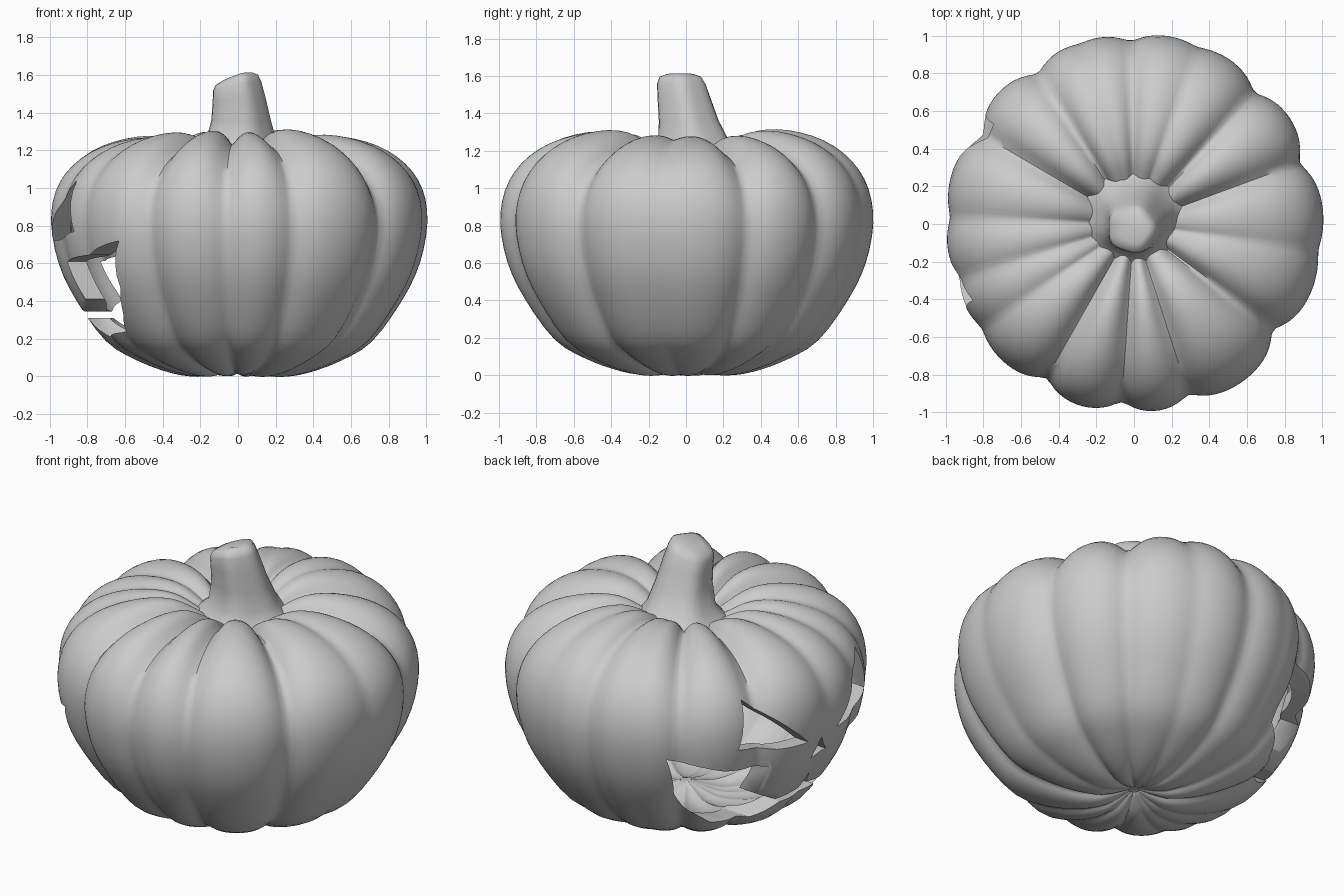
import bpy, bmesh
from math import sin, cos, pi, radians, exp, sqrt
from mathutils import Vector, Matrix

if "Cube" in bpy.data.objects:
    bpy.data.objects.remove(bpy.data.objects["Cube"])

N = 180
# Rib grooves: (angle in degrees, depth)
GROOVES = [(-120, .09), (-94, .085), (-72, .08), (-37, .10), (-8, .03), (20, .085),
           (47, .08), (70, .03), (91, .06), (107, .02), (123, .08), (150, .09),
           (178, .04), (197, .04), (214, .04)]
# Half profiles (radius, height), bottom to top
OUTER = [(.03, .055), (.12, .015), (.22, -.008), (.36, .01), (.54, .075), (.71, .18), (.87, .4),
         (.965, .6), (1.005, .82), (.98, 1.0), (.89, 1.14), (.74, 1.24), (.55, 1.29),
         (.38, 1.285), (.25, 1.225), (.15, 1.15), (.04, 1.11)]
INNER = [(.03, .15), (.2, .10), (.36, .12), (.54, .185), (.66, .27), (.78, .43),
         (.868, .62), (.905, .82), (.88, .97), (.80, 1.08), (.68, 1.145), (.53, 1.18),
         (.38, 1.17), (.2, 1.08), (.04, 1.01)]
FACE_TURN = Matrix.Rotation(radians(-4.5), 3, 'Z')


def smooth_line(pts, steps=3):
    p = [Vector(q) for q in pts]
    out = []
    for i in range(len(p) - 1):
        a, b, c, d = p[max(i - 1, 0)], p[i], p[i + 1], p[min(i + 2, len(p) - 1)]
        for k in range(steps):
            t = k / steps
            out.append(b + (c - a) * (t / 2) + (2 * a - 5 * b + 4 * c - d) * (t * t / 2)
                       + (3 * b - a - 3 * c + d) * (t ** 3 / 2))
    return out + [p[-1]]


def groove(deg):
    total = 0
    for g, depth in GROOVES:
        off = (deg - g + 180) % 360 - 180
        total += depth * exp(-(sqrt(off * off + 2) - 1) / 6.5)
    return total


def loft(bm, rings, flip=False):
    rows = [[bm.verts.new(co) for co in ring] for ring in rings]
    n = len(rows[0])
    faces = [bm.faces.new((lo[i], lo[(i + 1) % n], hi[(i + 1) % n], hi[i]))
             for lo, hi in zip(rows, rows[1:]) for i in range(n)]
    faces += [bm.faces.new(rows[0][::-1]), bm.faces.new(rows[-1])]
    if flip:
        bmesh.ops.reverse_faces(bm, faces=faces)


def ribbed_rings(profile, strength):
    rings = []
    for r, z in smooth_line(profile):
        ring = []
        for i in range(N):
            a = 2 * pi * i / N
            g = groove(360 * i / N) * strength * min(1, r / .25)
            rr = r * (1.015 - g)
            zz = .66 + (z - .66) * (1 - g * (1.9 if z > .66 else .6))
            zz += max(0, zz - .9) * .13 * sin(a) ** 2
            ring.append((rr * cos(a), 1.015 * rr * sin(a), zz))
        rings.append(ring)
    return rings


def make_object(name, bm):
    me = bpy.data.meshes.new(name)
    bm.to_mesh(me)
    bm.free()
    ob = bpy.data.objects.new(name, me)
    bpy.context.collection.objects.link(ob)
    return ob


def activate(ob):
    bpy.ops.object.select_all(action='DESELECT')
    ob.select_set(True)
    bpy.context.view_layer.objects.active = ob


# Hollow ribbed shell
bm = bmesh.new()
loft(bm, ribbed_rings(OUTER, 1))
loft(bm, ribbed_rings(INNER, .85), flip=True)
shell = make_object("pumpkin_shell", bm)

# Face openings, carved on the -x side: (sideways, z) outlines
eye = [(.54, .77), (.47, 1.04), (.29, .87), (.13, .72), (.32, .725)]
mouth_half = [(0, .46), (.04, .37), (.2, .345), (.32, .41), (.33, .61), (.6, .645), (.81, .72),
              (.71, .47), (.60, .33), (.49, .24), (.25, .21), (.15, .31), (0, .30)]
mouth = mouth_half + [(-y, z) for y, z in mouth_half[-2:0:-1]]
nose = [(0, .70), (.075, .595), (-.075, .595)]
for name, outline in [("left_eye", eye), ("right_eye", [(-y, z) for y, z in eye]),
                      ("nose", nose), ("mouth", mouth)]:
    bm = bmesh.new()
    loft(bm, [[FACE_TURN @ Vector((x, y, z)) for y, z in outline] for x in (-1.3, -.28)])
    bmesh.ops.recalc_face_normals(bm, faces=bm.faces)
    cutter = make_object(name + "_cutter", bm)
    cutter.hide_render = True
    mod = shell.modifiers.new(name, 'BOOLEAN')
    mod.operation, mod.solver, mod.object = 'DIFFERENCE', 'EXACT', cutter
    activate(shell)
    bpy.ops.object.modifier_apply(modifier=mod.name)
    bpy.data.objects.remove(cutter)

# Stem: flared at the base, slanted on top
STEM = [(1.10, .34, -.02, .08), (1.17, .25, -.01, .065), (1.24, .19, .01, .045),
        (1.36, .158, .01, .015), (1.48, .14, .0, -.01), (1.56, .128, -.01, -.025),
        (1.595, .112, -.01, -.03), (1.61, .07, 0, -.03)]
rings = []
for z, r, cx, cy in STEM:
    ring = []
    for i in range(30):
        a = 2 * pi * i / 30
        rr = r * (1 + .04 * cos(5 * a))
        x, y = cx + rr * cos(a), cy + rr * sin(a)
        slant = max(0, (z - 1.4) / .2) * (.3 * min(0, x - .02) + .06 * x)
        ring.append((x, y, z + slant))
    rings.append(ring)
bm = bmesh.new()
loft(bm, rings)
stem = make_object("stem", bm)

for ob in (shell, stem):
    activate(ob)
    bpy.ops.object.shade_smooth_by_angle(angle=radians(55))
